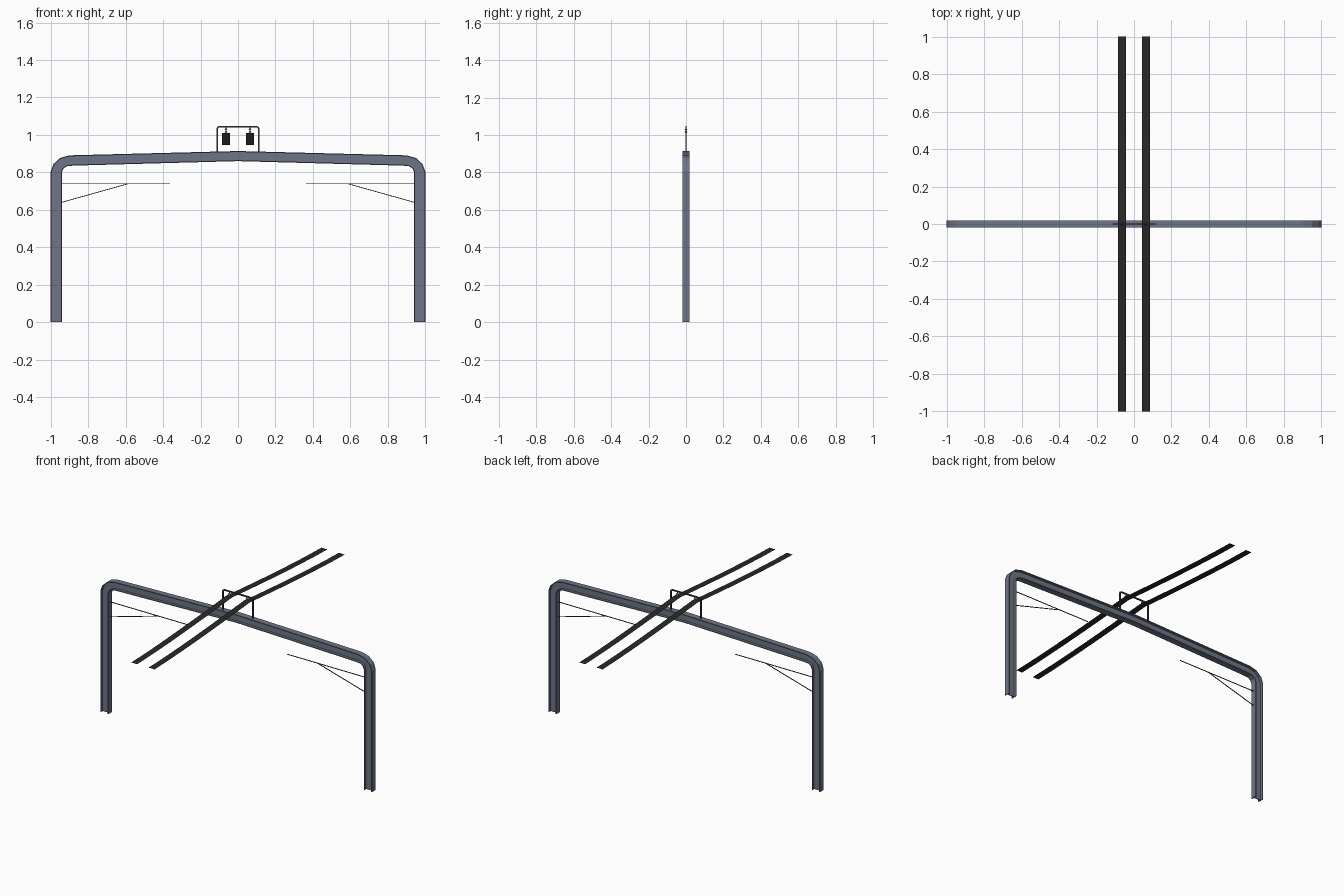
import bpy, bmesh
from mathutils import Vector

if "Cube" in bpy.data.objects:
    bpy.data.objects.remove(bpy.data.objects["Cube"])


def material(name, rgb):
    m = bpy.data.materials.new(name)
    m.diffuse_color = (*rgb, 1)
    m.use_nodes = True
    m.node_tree.nodes["Principled BSDF"].inputs["Base Color"].default_value = m.diffuse_color
    return m


STEEL = material("blue_grey_steel", (0.155, 0.178, 0.240))
DARK = material("dark_steel", (0.055, 0.058, 0.072))
CABLE = material("black_cable", (0.021, 0.021, 0.021))
CERAMIC = material("pale_insulator", (0.30, 0.31, 0.34))


def finish(name, bm, mat):
    bmesh.ops.recalc_face_normals(bm, faces=bm.faces)
    mesh = bpy.data.meshes.new(name)
    bm.to_mesh(mesh)
    bm.free()
    mesh.materials.append(mat)
    ob = bpy.data.objects.new(name, mesh)
    bpy.context.collection.objects.link(ob)
    return ob


def sweep(name, outer, inner, profile, mat):
    """Sweep a (y, fraction) profile between two matching x-z outlines."""
    bm = bmesh.new()
    rings = []
    for o, i in zip(outer, inner):
        o, i = Vector((o[0], 0, o[1])), Vector((i[0], 0, i[1]))
        rings.append([bm.verts.new(o.lerp(i, t) + Vector((0, y, 0))) for y, t in profile])
    n = len(profile)
    for a, b in zip(rings, rings[1:]):
        for k in range(n):
            j = (k + 1) % n
            bm.faces.new((a[k], a[j], b[j], b[k]))
    bm.faces.new(rings[0])
    bm.faces.new(rings[-1][::-1])
    return finish(name, bm, mat)


def mirrored(half):
    """Complete a left-hand outline; a point on x = 0 is kept once."""
    return half + [(-x, z) for x, z in reversed(half) if abs(x) > 1e-6]


def rectangle(h):
    return [(-h, 0), (h, 0), (h, 1), (-h, 1)]


def rod(name, p, q, h, mat):
    """Thin square bar between two x-z points."""
    d = Vector((q[0] - p[0], q[1] - p[1])).normalized() * h
    side = lambda s: [(c[0] - s * d.y, c[1] + s * d.x) for c in (p, q)]
    return sweep(name, side(1), side(-1), rectangle(h), mat)


# Portal frame: one I-section running up, across and down
F, W, T = 0.02, 0.003, 0.10
i_section = [(-F, 0), (F, 0), (F, T), (W, T), (W, 1 - T), (F, 1 - T),
             (F, 1), (-F, 1), (-F, 1 - T), (-W, 1 - T), (-W, T), (-F, T)]
frame_out = mirrored([(-1, 0), (-1, 0.805), (-0.985, 0.845), (-0.95, 0.877),
                      (-0.90, 0.891), (0, 0.914)])
frame_in = mirrored([(-0.94, 0), (-0.94, 0.80), (-0.932, 0.821), (-0.912, 0.833),
                     (-0.88, 0.836), (0, 0.860)])
sweep("portal_frame", frame_out, frame_in, i_section, STEEL)

# Cable bracket on top of the beam
bracket_out = mirrored([(-0.114, 0.905), (-0.114, 1.035), (-0.110, 1.044), (-0.100, 1.048)])
bracket_in = mirrored([(-0.106, 0.905), (-0.106, 1.033), (-0.104, 1.038), (-0.098, 1.040)])
sweep("cable_bracket", bracket_out, bracket_in, rectangle(0.004), DARK)

for s, side in ((-1, "left"), (1, "right")):
    # Side arm and its diagonal brace
    rod("side_arm_" + side, (s * 0.942, 0.74), (s * 0.362, 0.74), 0.002, DARK)
    rod("arm_brace_" + side, (s * 0.942, 0.64), (s * 0.585, 0.74), 0.002, DARK)

    # Insulator hanging from the bracket: stem and two small skirts
    x = s * 0.064
    rod("insulator_stem_" + side, (x, 1.008), (x, 1.042), 0.002, DARK)
    for k, z in enumerate((1.018, 1.031)):
        bm = bmesh.new()
        bmesh.ops.create_cone(bm, cap_ends=True, segments=8, radius1=0.008,
                              radius2=0.003, depth=0.009)
        bmesh.ops.translate(bm, verts=bm.verts, vec=(x, 0, z))
        finish(f"insulator_skirt_{side}_{k + 1}", bm, CERAMIC)

    # Flat cable strip, sagging away from the bracket both ways
    bm = bmesh.new()
    rows = []
    for k in range(-8, 9):
        y = k / 8
        z = 0.947 + 0.063 * (1 - abs(y)) ** 1.4
        rows.append([bm.verts.new((x + e, y, z)) for e in (-0.022, 0.022)])
    for a, b in zip(rows, rows[1:]):
        bm.faces.new((a[0], a[1], b[1], b[0]))
    finish("cable_" + side, bm, CABLE)
